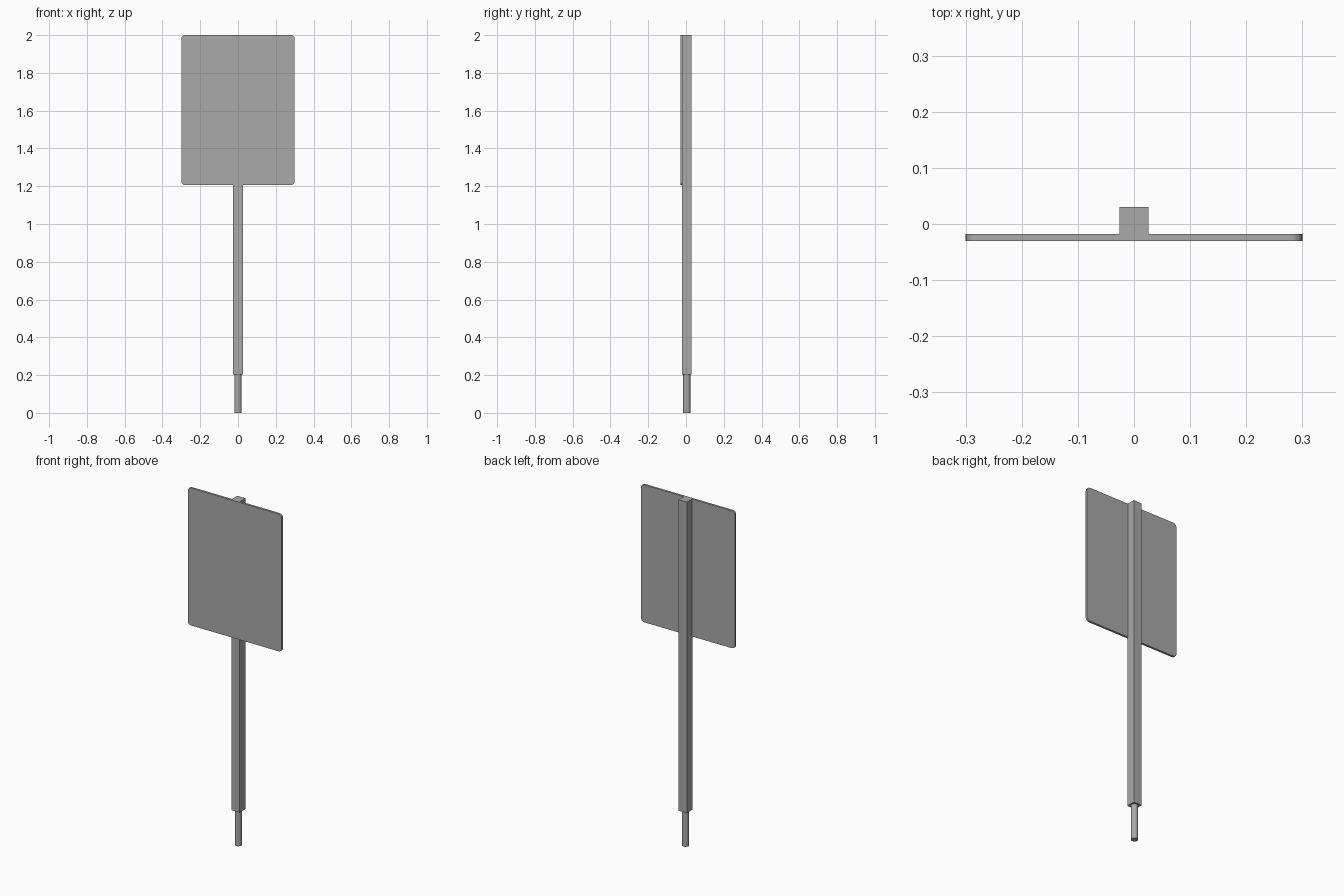
import bpy, bmesh, math

if "Cube" in bpy.data.objects:
    bpy.data.objects.remove(bpy.data.objects["Cube"])

grey = bpy.data.materials.new("grey_metal")
grey.diffuse_color = (0.4, 0.4, 0.4, 1)
grey.use_nodes = True
grey.node_tree.nodes["Principled BSDF"].inputs["Base Color"].default_value = grey.diffuse_color
POST_Y = 0.004  # shared axis of post and spike


def finish(name, bm):
    bmesh.ops.recalc_face_normals(bm, faces=bm.faces)
    mesh = bpy.data.meshes.new(name)
    bm.to_mesh(mesh)
    bm.free()
    mesh.materials.append(grey)
    obj = bpy.data.objects.new(name, mesh)
    bpy.context.collection.objects.link(obj)
    return obj


def prism(name, points, offset):
    """Extrude a closed outline by an offset vector."""
    bm = bmesh.new()
    face = bm.faces.new([bm.verts.new(p) for p in points])
    out = bmesh.ops.extrude_face_region(bm, geom=[face])["geom"]
    bmesh.ops.translate(bm, vec=offset,
                        verts=[v for v in out if isinstance(v, bmesh.types.BMVert)])
    return finish(name, bm)


# Sign plate: rectangle with rounded corners
W, Z0, Z1, R, STEPS = 0.30, 1.206, 2.0, 0.02, 6
outline = []
for i, (sx, sz) in enumerate([(1, 1), (-1, 1), (-1, -1), (1, -1)]):
    cx = sx * (W - R)
    cz = Z1 - R if sz > 0 else Z0 + R
    for k in range(STEPS + 1):
        a = (i + k / STEPS) * math.pi / 2
        outline.append((cx + R * math.cos(a), -0.03, cz + R * math.sin(a)))
prism("sign_plate", outline, (0, 0.0125, 0))

# Square post behind the plate
H = 0.0262
square = [(x * H, POST_Y + y * H, 0.203) for x, y in [(-1, -1), (1, -1), (1, 1), (-1, 1)]]
prism("post", square, (0, 0, 2.0 - 0.203))

# Round ground spike
N, SR = 16, 0.019
ring = [(SR * math.cos(2 * math.pi * k / N), POST_Y + SR * math.sin(2 * math.pi * k / N), 0)
        for k in range(N)]
spike = prism("ground_spike", ring, (0, 0, 0.203))
bpy.context.view_layer.objects.active = spike
spike.select_set(True)
bpy.ops.object.shade_smooth_by_angle(angle=math.radians(30))
